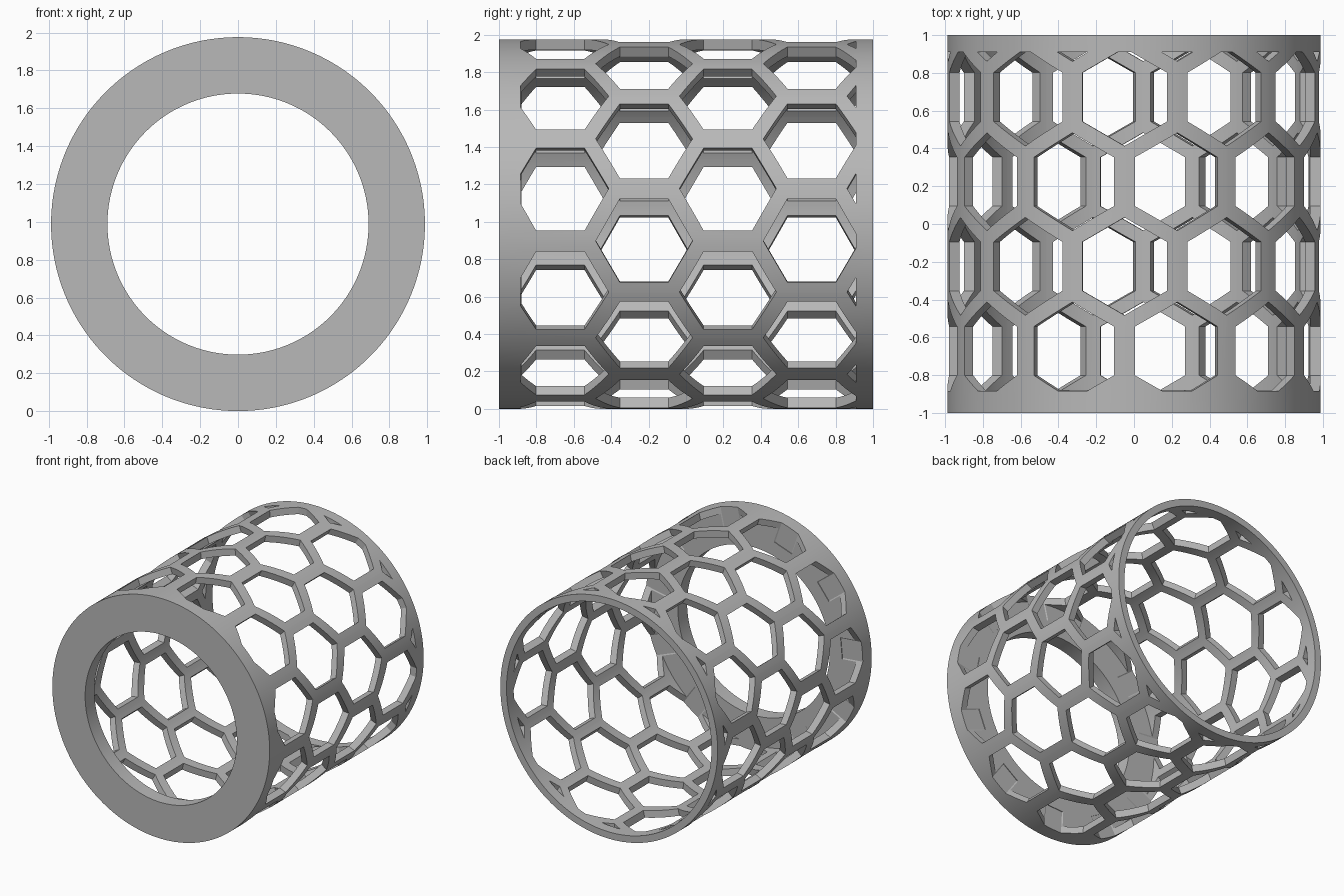
import bpy, bmesh, math
from mathutils import Matrix

if "Cube" in bpy.data.objects:
    bpy.data.objects.remove(bpy.data.objects["Cube"])

R_OUT, R_IN, R_LIP = 0.988, 0.932, 0.69   # tube outside, tube inside, front opening
Y_LOW, Y_HIGH = -0.885, 0.91              # holes stay between the solid end bands
COLUMNS, PITCH = 11, 0.448                # holes per ring, ring spacing
HEX_R = 0.259                             # hexagon corner radius
START = math.radians(-5.25)

grey = bpy.data.materials.new("plain_grey")
grey.diffuse_color = (0.48, 0.48, 0.48, 1)
grey.use_nodes = True
grey.node_tree.nodes["Principled BSDF"].inputs["Base Color"].default_value = grey.diffuse_color


def make_object(name, bm):
    bmesh.ops.recalc_face_normals(bm, faces=bm.faces)
    mesh = bpy.data.meshes.new(name)
    bm.to_mesh(mesh)
    bm.free()
    mesh.materials.append(grey)
    obj = bpy.data.objects.new(name, mesh)
    bpy.context.collection.objects.link(obj)
    return obj


def clip(points, limit, sign):
    """Keep the part of a (y, t) polygon where sign * y <= sign * limit."""
    result = []
    for a, b in zip(points, points[1:] + points[:1]):
        a_in, b_in = sign * a[0] <= sign * limit, sign * b[0] <= sign * limit
        if a_in:
            result.append(a)
        if a_in != b_in:
            f = (limit - a[0]) / (b[0] - a[0])
            result.append((limit, a[1] + f * (b[1] - a[1])))
    return result


# Tube with an inward flange at the front, lathed around the y axis
bm = bmesh.new()
profile = [(R_OUT, -1), (R_OUT, 1), (R_IN, 1), (R_IN, -0.88), (R_LIP, -0.88), (R_LIP, -1)]
STEPS = 180
rings = []
for i in range(STEPS):
    a = 2 * math.pi * i / STEPS
    rings.append([bm.verts.new((r * math.cos(a), y, R_OUT + r * math.sin(a))) for r, y in profile])
for i in range(STEPS):
    p, q = rings[i], rings[(i + 1) % STEPS]
    for j in range(len(profile)):
        k = (j + 1) % len(profile)
        bm.faces.new((p[j], p[k], q[k], q[j]))
tube = make_object("honeycomb_tube", bm)

# Radial hexagonal prisms, staggered from ring to ring
bm = bmesh.new()
for row in range(5):
    y0 = (row - 1.5) * PITCH
    hexagon = [(y0 + HEX_R * math.cos(k * math.pi / 3), HEX_R * math.sin(k * math.pi / 3))
               for k in range(6)]
    hexagon = clip(clip(hexagon, Y_HIGH, 1), Y_LOW, -1)
    for col in range(COLUMNS):
        a = START + 2 * math.pi / COLUMNS * (col + (0.5 if row % 2 == 0 else 0))
        turn = Matrix.Translation((0, 0, R_OUT)) @ Matrix.Rotation(-a, 4, 'Y')
        low, high = [[bm.verts.new(turn @ Matrix.Translation((r, y, t)).translation)
                      for y, t in hexagon] for r in (0.8, 1.15)]
        bm.faces.new(low)
        bm.faces.new(high)
        n = len(hexagon)
        for k in range(n):
            m = (k + 1) % n
            bm.faces.new((low[k], low[m], high[m], high[k]))
cutter = make_object("hole_cutter", bm)
cutter.hide_render = True

# Cut the holes
mod = tube.modifiers.new("holes", 'BOOLEAN')
mod.operation = 'DIFFERENCE'
mod.solver = 'EXACT'
mod.object = cutter
bpy.context.view_layer.objects.active = tube
tube.select_set(True)
bpy.ops.object.modifier_apply(modifier=mod.name)
bpy.data.objects.remove(cutter, do_unlink=True)
bpy.ops.object.shade_smooth_by_angle(angle=math.radians(25))
